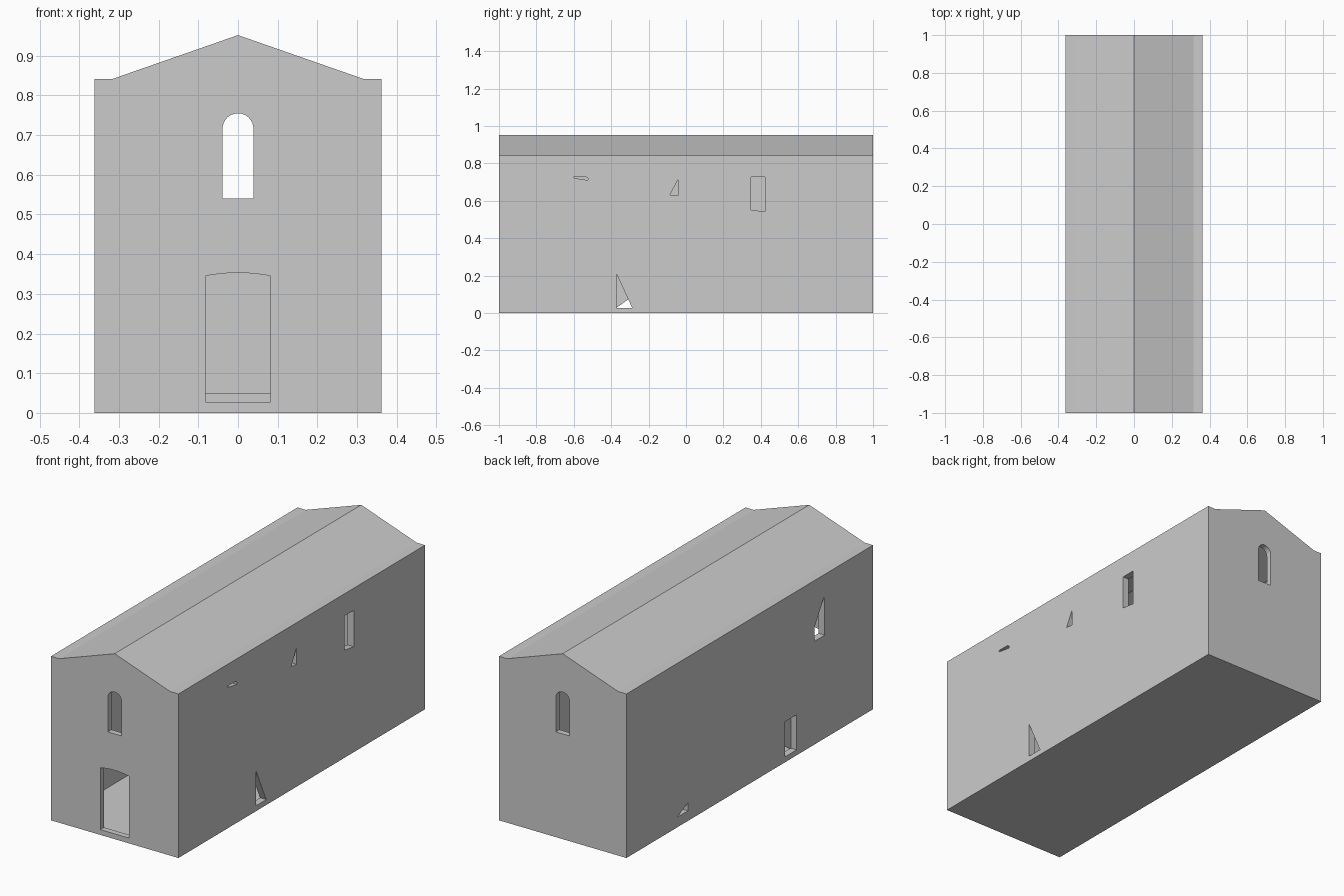
import bpy, bmesh, math

if "Cube" in bpy.data.objects:
    bpy.data.objects.remove(bpy.data.objects["Cube"])

def prism(name, pts, lo, hi, axis):
    """Extrude a 2D outline: axis 'Y' takes (x, z) points, axis 'X' takes (y, z) points."""
    bm = bmesh.new()
    at = (lambda a, b, t: (a, t, b)) if axis == 'Y' else (lambda a, b, t: (t, a, b))
    base = bm.faces.new([bm.verts.new(at(a, b, lo)) for a, b in pts])
    res = bmesh.ops.extrude_face_region(bm, geom=[base], use_keep_orig=True)
    shift = at(0, 0, hi - lo)
    bmesh.ops.translate(bm, vec=shift, verts=[v for v in res['geom'] if isinstance(v, bmesh.types.BMVert)])
    bmesh.ops.recalc_face_normals(bm, faces=bm.faces)
    me = bpy.data.meshes.new(name)
    bm.to_mesh(me)
    bm.free()
    ob = bpy.data.objects.new(name, me)
    bpy.context.collection.objects.link(ob)
    return ob

def cut(target, cutter):
    mod = target.modifiers.new("cut", 'BOOLEAN')
    mod.operation, mod.solver, mod.object = 'DIFFERENCE', 'EXACT', cutter
    bpy.context.view_layer.objects.active = target
    bpy.ops.object.modifier_apply(modifier=mod.name)
    bpy.data.objects.remove(cutter)

def rect(a0, a1, b0, b1):
    return [(a0, b0), (a1, b0), (a1, b1), (a0, b1)]

def arc(half, spring, rise, n):
    """Arch top from right to left, as a circular segment of the given rise."""
    r = (half * half + rise * rise) / (2 * rise)
    s = math.asin(min(1, half / r))
    return [(r * math.sin(s - 2 * s * i / n),
             spring + rise - r + r * math.cos(s - 2 * s * i / n)) for i in range(n + 1)]

W, T, TE, FLOOR = 0.362, 0.035, 0.03, 0.02

# Wall shell with gabled ends, hollow inside
under = [(W, 0.832), (0.315, 0.832), (0, 0.942), (-0.315, 0.832), (-W, 0.832)]
walls = prism("walls", [(-W, 0), (W, 0)] + under, -1, 1, 'Y')
cut(walls, prism("cavity", rect(-W + T, W - T, FLOOR, 1.1), -1 + TE, 1 - TE, 'Y'))

# Round-arched windows in both gables, and the front doorway
cut(walls, prism("gable_windows", [(-0.039, 0.54), (0.039, 0.54)] + arc(0.039, 0.716, 0.039, 16), -1.1, 1.1, 'Y'))
cut(walls, prism("doorway", [(-0.082, 0.027), (0.082, 0.027)] + arc(0.082, 0.345, 0.008, 8), -1.1, -0.9, 'Y'))

# Right side openings
right = [
    [(-0.6, 0.722), (-0.525, 0.71), (-0.525, 0.722), (-0.54, 0.73), (-0.6, 0.73)],
    [(-0.085, 0.632), (-0.042, 0.628), (-0.042, 0.715)],
    [(0.348, 0.552), (0.422, 0.542), (0.422, 0.728), (0.348, 0.728)],
    [(-0.372, 0.028), (-0.288, 0.028), (-0.31, 0.075), (-0.372, 0.21)],
]
for pts in right:
    cut(walls, prism("opening", pts, 0.3, 0.4, 'X'))

# Left side openings: (outline, inner depth); the low door is a niche with a small gap behind
left = [
    ([(-0.608, 0.53), (-0.527, 0.53), (-0.527, 0.605), (-0.6, 0.723), (-0.608, 0.723)], -0.3),
    ([(0.502, 0.052), (0.592, 0.052), (0.502, 0.092)], -0.3),
    (rect(-0.38, -0.284, 0.028, 0.208), -W + T - 0.003),
    ([(-0.372, 0.028), (-0.288, 0.028), (-0.305, 0.075)], -0.3),
]
for pts, depth in left:
    cut(walls, prism("opening", pts, -0.4, depth, 'X'))

# Raised floor at the back
prism("raised_floor", rect(-W + T, W - T, FLOOR, 0.05), 0.4, 1 - TE, 'Y')

# Thin roof with flat eaves
top = [(x, z + 0.01) for x, z in under]
prism("roof", under + top[::-1], -1, 1, 'Y')
